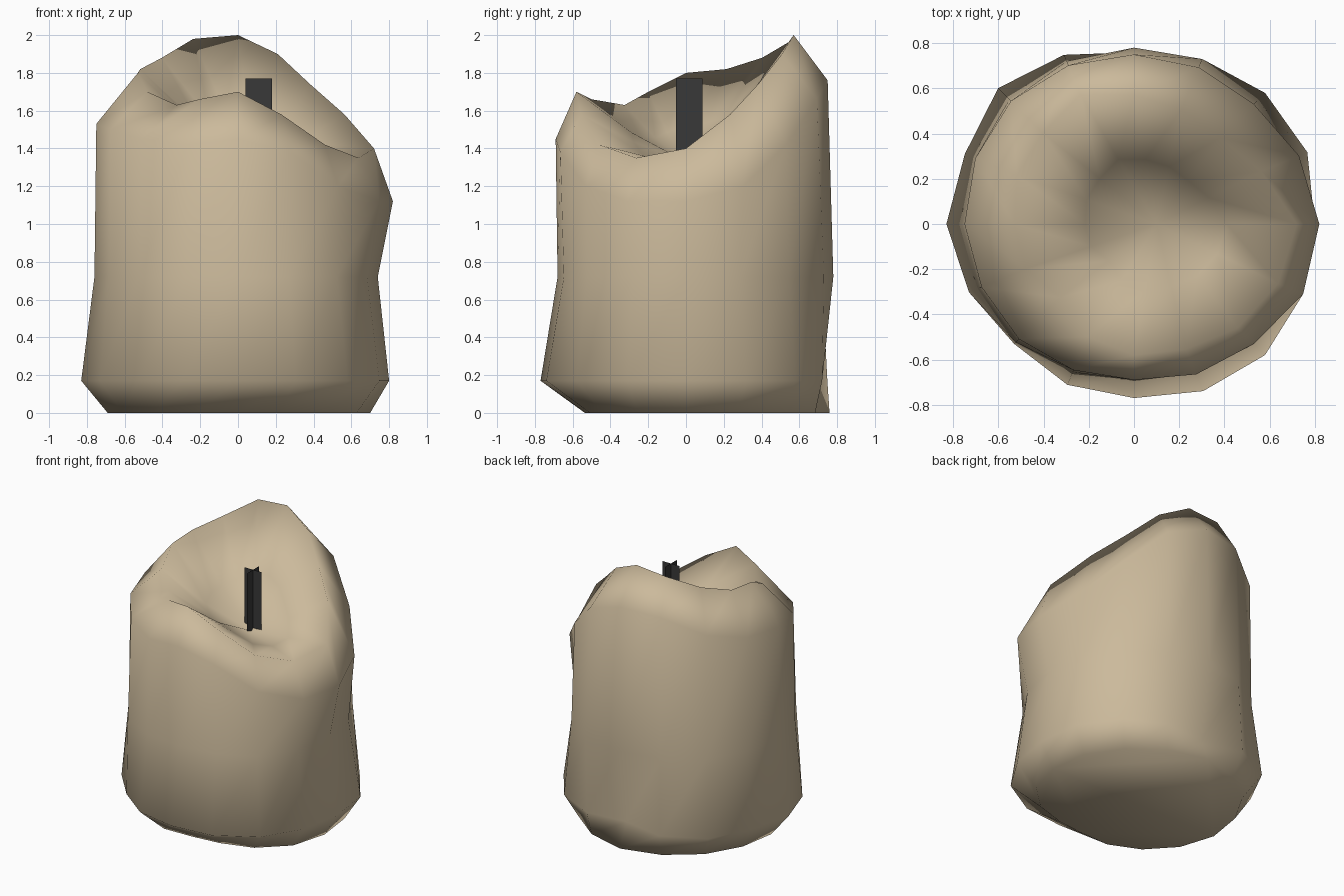
import bpy, bmesh, math

if "Cube" in bpy.data.objects:
    bpy.data.objects.remove(bpy.data.objects["Cube"])

def material(name, rgb):
    m = bpy.data.materials.new(name)
    m.diffuse_color = (*rgb, 1)
    m.use_nodes = True
    m.node_tree.nodes["Principled BSDF"].inputs["Base Color"].default_value = m.diffuse_color
    return m

wax = material("tan_wax", (0.60, 0.49, 0.33))
char = material("charred_wick", (0.04, 0.04, 0.04))

def make_object(name, bm, mat, smooth):
    me = bpy.data.meshes.new(name)
    for f in bm.faces:
        f.smooth = smooth
    bm.to_mesh(me)
    bm.free()
    me.materials.append(mat)
    ob = bpy.data.objects.new(name, me)
    bpy.context.collection.objects.link(ob)
    return ob

# candle body: uneven rings of 16 points, radii listed counter-clockwise from +x
N = 16
foot = [.70, .72, .72, .74, .76, .74, .72, .70, .69, .66, .62, .58, .53, .55, .62, .68]
belly = [.80, .83, .82, .78, .69, .81, .85, .81, .83, .79, .75, .77, .77, .80, .82, .81]
waist = [.74, .75, .77, .79, .78, .78, .78, .76, .76, .74, .74, .71, .68, .70, .74, .74]
shoulder = [.82, .79, .75, .75, .75, .76, .77, .76, .75, .73, .72, .70, .69, .72, .75, .81]
shoulder_z = [1.12, 1.20, 1.42, 1.66, 1.76, 1.74, 1.62, 1.55, 1.53, 1.50, 1.45, 1.42, 1.45, 1.38, 1.20, 1.12]
rim = [.72, .61, .54, .55, .57, .62, .57, .56, .53, .52, .46, .54, .58, .60, .65, .69]
rim_z = [1.40, 1.58, 1.74, 1.90, 2.0, 1.98, 1.88, 1.82, 1.80, 1.70, 1.63, 1.66, 1.70, 1.58, 1.42, 1.35]
layers = [(foot, [0.0] * N), (belly, [0.17] * N), (waist, [0.72] * N),
          (shoulder, shoulder_z), (rim, rim_z)]

bm = bmesh.new()
rings = []
for radii, heights in layers:
    rings.append([bm.verts.new((r * math.cos(math.tau * i / N), r * math.sin(math.tau * i / N), z))
                  for i, (r, z) in enumerate(zip(radii, heights))])

# melted hollow: slopes from the rim down to the wick base
centre = bm.verts.new((0.10, 0.0, 1.33))
pool = []
for v in rings[-1]:
    p = v.co.lerp(centre.co, 0.5)
    p.z -= 0.08 * (v.co.z - centre.co.z)
    pool.append(bm.verts.new(p))
rings.append(pool)

for a, b in zip(rings, rings[1:]):
    for i in range(N):
        j = (i + 1) % N
        bm.faces.new((a[i], a[j], b[j], b[i]))
bm.faces.new(rings[0][::-1])
for i in range(N):
    bm.faces.new((pool[i], pool[(i + 1) % N], centre))
make_object("candle_body", bm, wax, True)

# wick: two crossed flat strips
bm = bmesh.new()
cx, cy, h = 0.11, 0.017, 0.07
for dx, dy in ((h, 0), (0, h)):
    bm.faces.new([bm.verts.new((cx + s * dx, cy + s * dy, z))
                  for s, z in ((-1, 1.30), (1, 1.30), (1, 1.77), (-1, 1.77))])
make_object("wick", bm, char, False)
